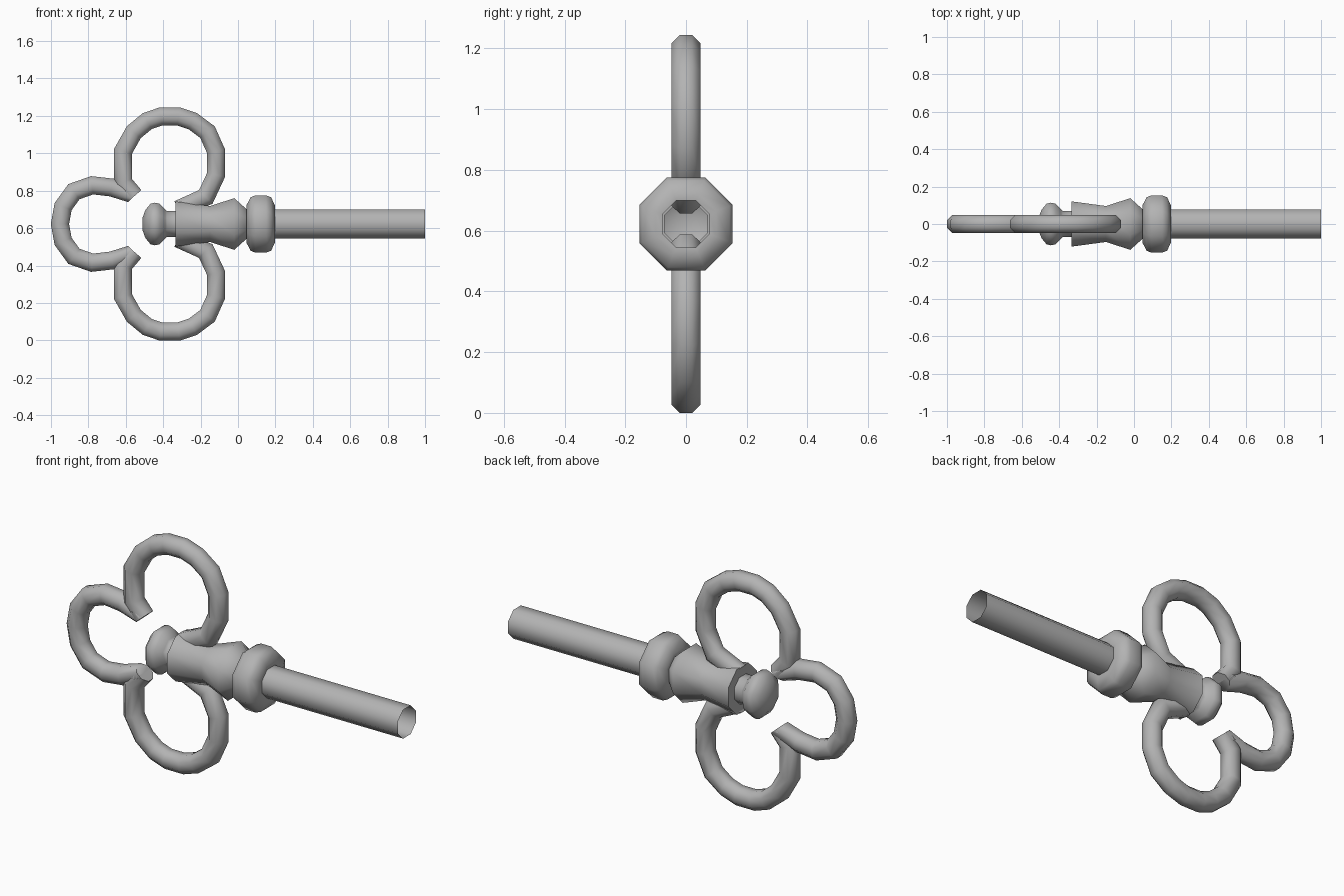
import bpy, bmesh, math
from mathutils import Vector

if "Cube" in bpy.data.objects:
    bpy.data.objects.remove(bpy.data.objects["Cube"])

AXIS_Z = 0.622
SIDES = 8
FLAT = 1 / math.cos(math.pi / SIDES)   # flat-to-flat size -> corner radius

# Dark grey metal
metal = bpy.data.materials.new("dark_grey_metal")
metal.diffuse_color = (0.45, 0.45, 0.45, 1)
metal.use_nodes = True
metal.node_tree.nodes["Principled BSDF"].inputs["Base Color"].default_value = metal.diffuse_color


def make_object(name, bm, angle=66):
    bmesh.ops.recalc_face_normals(bm, faces=bm.faces)
    mesh = bpy.data.meshes.new(name)
    bm.to_mesh(mesh)
    bm.free()
    mesh.materials.append(metal)
    ob = bpy.data.objects.new(name, mesh)
    bpy.context.collection.objects.link(ob)
    bpy.ops.object.select_all(action='DESELECT')
    ob.select_set(True)
    bpy.context.view_layer.objects.active = ob
    bpy.ops.object.shade_smooth_by_angle(angle=math.radians(angle))
    return ob


def skin(bm, rings):
    for a, b in zip(rings, rings[1:]):
        for i in range(SIDES):
            j = (i + 1) % SIDES
            bm.faces.new((a[i], a[j], b[j], b[i]))


def corners():
    return [(math.cos(t), math.sin(t)) for t in
            ((i + 0.5) * math.tau / SIDES for i in range(SIDES))]


def turned(name, profile):
    """Octagonal turning along x, closed at its start; profile is (x, half flat width)."""
    bm = bmesh.new()
    rings = [[bm.verts.new((x, r * FLAT * c, AXIS_Z + r * FLAT * s))
              for c, s in corners()] for x, r in profile]
    skin(bm, rings)
    bm.faces.new(rings[0])
    return make_object(name, bm)


def bent_rod(name, path, end_dirs, flip=1, r=0.048):
    """Capped octagonal rod swept along an (x, z) path in the y = 0 plane."""
    bm = bmesh.new()
    pts = [Vector(p) for p in path]
    rings = []
    for k, p in enumerate(pts):
        stretch = 1
        if k == 0:
            t = Vector(end_dirs[0]).normalized()
        elif k == len(pts) - 1:
            t = Vector(end_dirs[1]).normalized()
        else:
            d1, d2 = (p - pts[k - 1]).normalized(), (pts[k + 1] - p).normalized()
            t = (d1 + d2).normalized()
            stretch = 1 / t.dot(d1)      # mitred joint
        n = Vector((-t.y, t.x)) * r * FLAT * stretch
        rings.append([bm.verts.new((p.x + n.x * c, r * FLAT * s,
                                    AXIS_Z + flip * (p.y + n.y * c - AXIS_Z)))
                      for c, s in corners()])
    skin(bm, rings)
    bm.faces.new(rings[0])
    bm.faces.new(rings[-1])
    return make_object(name, bm)


# Hollow shaft, collar, waisted body, neck and end knob in one turning
turned("turned_stem", [
    (-0.51, 0.035), (-0.495, 0.075), (-0.468, 0.108), (-0.445, 0.114),
    (-0.418, 0.108), (-0.39, 0.078), (-0.38, 0.07), (-0.335, 0.07),
    (-0.335, 0.121), (-0.15, 0.096), (-0.02, 0.138), (0.045, 0.08),
    (0.045, 0.1), (0.068, 0.143), (0.093, 0.153), (0.15, 0.153),
    (0.177, 0.143), (0.197, 0.1), (0.195, 0.077), (1.0, 0.077)])

# Upper and lower loops of the trefoil bow
side_loop = [(-0.553, 0.772), (-0.615, 0.845), (-0.615, 1.01), (-0.557, 1.113),
             (-0.485, 1.172), (-0.412, 1.197), (-0.318, 1.197), (-0.242, 1.172),
             (-0.163, 1.113), (-0.117, 1.01), (-0.117, 0.885), (-0.172, 0.767),
             (-0.32, 0.7)]
for name, flip in (("upper_loop", 1), ("lower_loop", -1)):
    bent_rod(name, side_loop, ((-0.64, 0.75), (-0.91, -0.41)), flip)

# End loop, mirrored about the stem axis
half = [(-0.553, 0.772), (-0.675, 0.817), (-0.78, 0.829),
        (-0.877, 0.795), (-0.935, 0.715)]
end_loop = half + [(-0.952, AXIS_Z)] + [(x, 2 * AXIS_Z - z) for x, z in reversed(half)]
bent_rod("end_loop", end_loop, ((-0.67, 0.72), (0.67, 0.72)))
